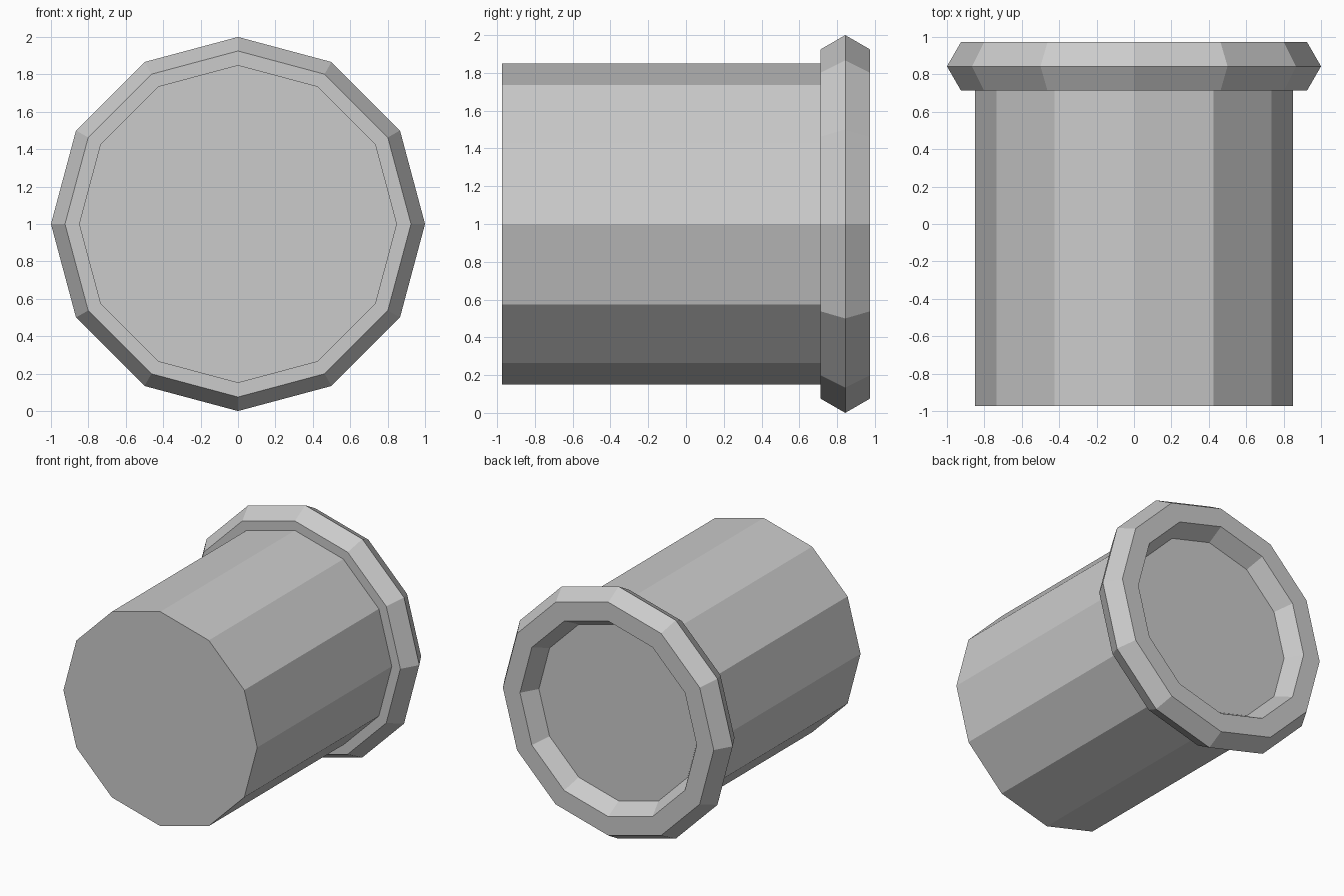
import bpy
from math import pi, sin

if "Cube" in bpy.data.objects:
    bpy.data.objects.remove(bpy.data.objects["Cube"])

SIDES = 12
R, TUBE = 0.85, 0.15            # barrel radius, rim tube radius
HALF = 0.973                    # half of the overall length
RIM_Y = HALF - TUBE * sin(pi / 3)
LENGTH = RIM_Y + HALF

# Closed barrel, lying along y, ending at the middle of the rim
bpy.ops.mesh.primitive_cylinder_add(
    vertices=SIDES, radius=R, depth=LENGTH,
    location=(0, RIM_Y - LENGTH / 2, 1), rotation=(pi / 2, 0, 0))
bpy.context.object.name = "barrel"

# Six-sided ring forming the rim at the back end
bpy.ops.mesh.primitive_torus_add(
    major_segments=SIDES, minor_segments=6, major_radius=R, minor_radius=TUBE,
    location=(0, RIM_Y, 1), rotation=(pi / 2, 0, 0))
bpy.context.object.name = "rim_ring"

# Flat low-poly shading
for ob in bpy.data.objects:
    for p in ob.data.polygons:
        p.use_smooth = False
